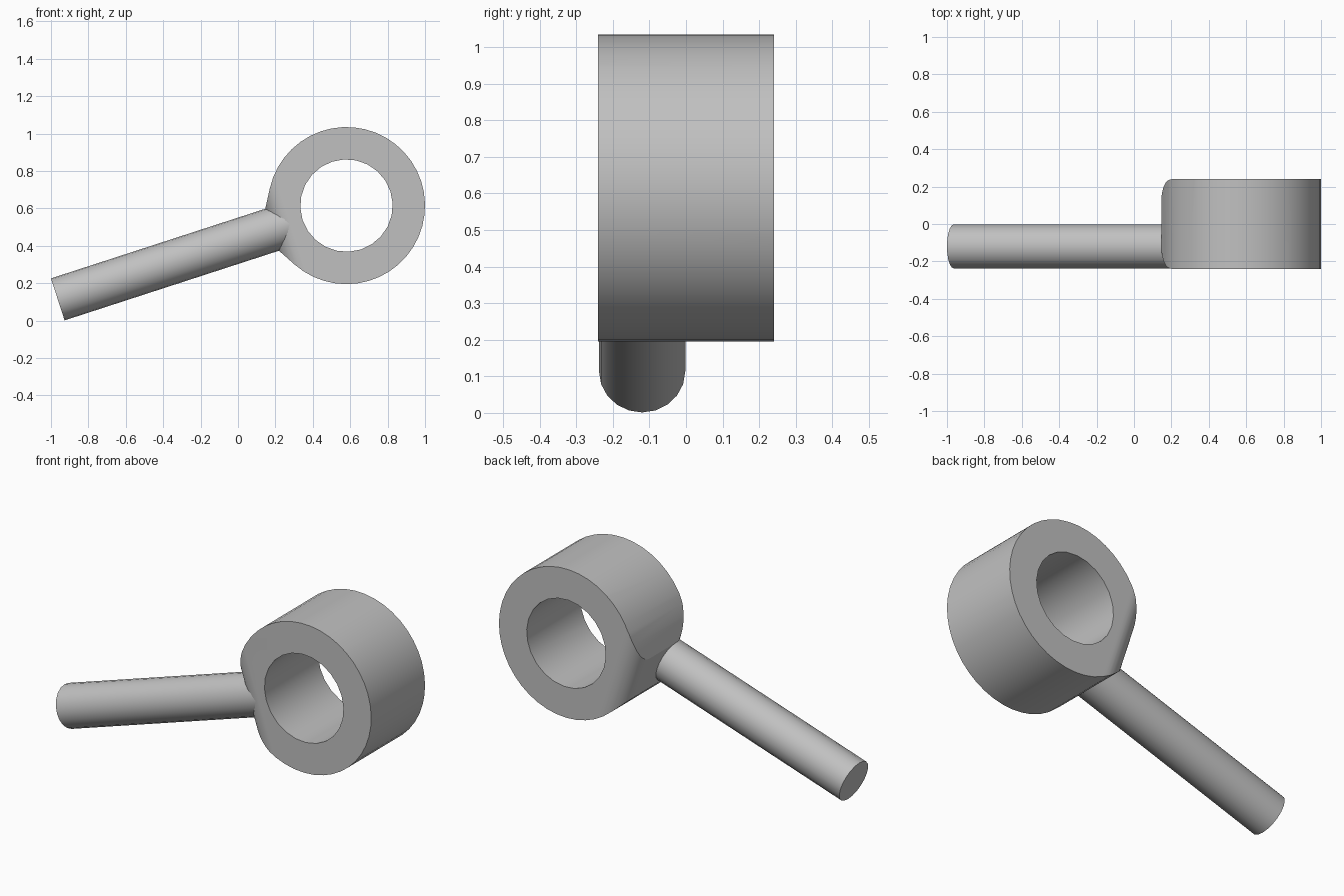
import bpy, bmesh, math
from mathutils import Matrix

cube = bpy.data.objects.get("Cube")
if cube:
    bpy.data.objects.remove(cube, do_unlink=True)

RING_R, HOLE_R, HALF_Y = 0.42, 0.247, 0.24
ROD_R, ROD_END = 0.118, -1.623
NECK_X = -0.418            # flat end of the neck, measured from the ring centre
PLACE = Matrix.Translation((0.58, 0, 0.615)) @ Matrix.Rotation(math.radians(-18), 4, 'Y')

mat = bpy.data.materials.new("light_grey")
mat.use_nodes = True
grey = (0.53, 0.53, 0.53, 1)
mat.diffuse_color = grey
mat.node_tree.nodes["Principled BSDF"].inputs["Base Color"].default_value = grey


def circle(r, n, start=0.0, sweep=math.tau, cx=0.0, cy=0.0):
    return [(cx + r * math.cos(start + sweep * i / n),
             cy + r * math.sin(start + sweep * i / n)) for i in range(n)]


def prism(name, profile, to_3d, low, high):
    """Extrude a closed 2D profile between two levels."""
    bm = bmesh.new()
    a = [bm.verts.new(to_3d(p, low)) for p in profile]
    b = [bm.verts.new(to_3d(p, high)) for p in profile]
    bm.faces.new(a)
    bm.faces.new(b[::-1])
    for i in range(len(a)):
        j = (i + 1) % len(a)
        bm.faces.new((a[i], b[i], b[j], a[j]))
    bmesh.ops.recalc_face_normals(bm, faces=bm.faces)
    mesh = bpy.data.meshes.new(name)
    bm.to_mesh(mesh)
    bm.free()
    obj = bpy.data.objects.new(name, mesh)
    mesh.materials.append(mat)
    bpy.context.collection.objects.link(obj)
    obj.matrix_world = PLACE
    return obj


def activate(obj):
    bpy.ops.object.select_all(action='DESELECT')
    obj.select_set(True)
    bpy.context.view_layer.objects.active = obj


def cut(obj, cutter, operation):
    cutter.hide_render = True
    mod = obj.modifiers.new(operation.lower(), 'BOOLEAN')
    mod.object, mod.operation, mod.solver = cutter, operation, 'EXACT'
    activate(obj)
    bpy.ops.object.modifier_apply(modifier=mod.name)
    bpy.data.objects.remove(cutter, do_unlink=True)


along_y = lambda p, d: (p[0], d, p[1])
along_z = lambda p, d: (p[0], p[1], d)
along_x = lambda p, d: (d, p[0], p[1])

# Ring head: disc with flanks running tangentially to the narrow neck
tangent = math.acos(RING_R / math.hypot(NECK_X, ROD_R))
reach = math.pi - math.atan2(ROD_R, -NECK_X) - tangent
outline = circle(RING_R, 36, -reach, 2 * reach)
outline += circle(RING_R, 1, reach)
outline += [(NECK_X, ROD_R), (NECK_X, -ROD_R)]
ring = prism("ring_head", outline, along_y, -HALF_Y, HALF_Y)

# Round the two neck edges across the thickness
r = HALF_Y / 2
rounded = circle(r, 10, math.pi / 2, math.pi / 2, NECK_X + r, HALF_Y - r)
rounded += [(NECK_X, HALF_Y - r)]
rounded += circle(r, 10, math.pi, math.pi / 2, NECK_X + r, r - HALF_Y)
rounded += [(NECK_X + r, -HALF_Y), (0.6, -HALF_Y), (0.6, HALF_Y)]
cut(ring, prism("neck_rounding", rounded, along_z, -0.6, 0.6), 'INTERSECT')

# Through hole
cut(ring, prism("hole_cutter", circle(HOLE_R, 24), along_y, -0.4, 0.4), 'DIFFERENCE')

# Rod, flush with the front of the ring and ending inside the neck
rod = prism("rod", circle(ROD_R, 20, cx=-0.12), along_x, ROD_END, NECK_X + ROD_R)

for obj in (ring, rod):
    activate(obj)
    bpy.ops.object.shade_smooth_by_angle(angle=math.radians(30))
